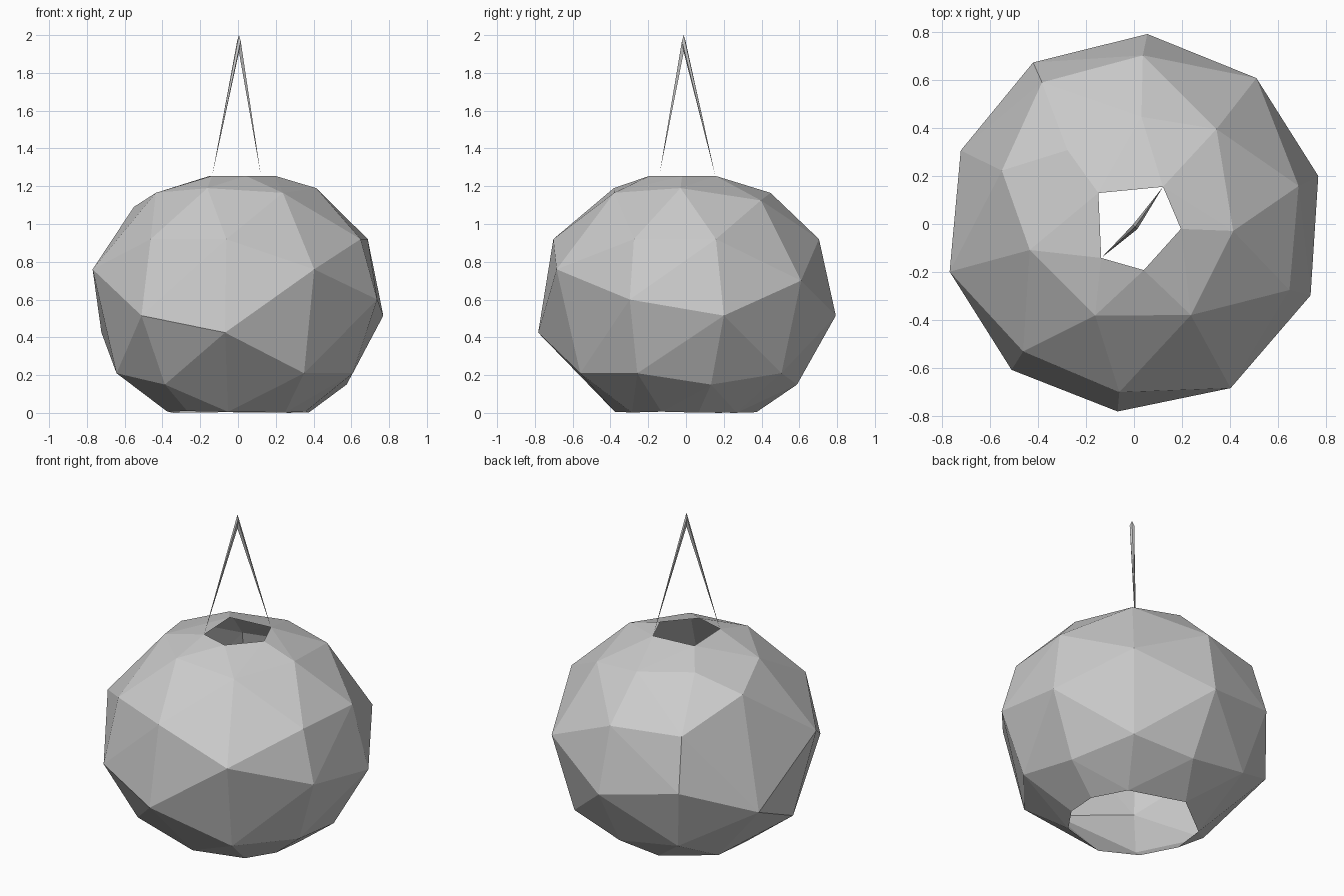
import bpy
import bmesh
from math import cos, sin, radians
from mathutils import Vector

default_cube = bpy.data.objects.get("Cube")
if default_cube:
    bpy.data.objects.remove(default_cube, do_unlink=True)

# One plain grey for everything
grey = bpy.data.materials.new("plain grey")
grey.use_nodes = True
colour = (0.6, 0.6, 0.6, 1)
grey.diffuse_color = colour
grey.node_tree.nodes["Principled BSDF"].inputs["Base Color"].default_value = colour

# Ball outline: height, radius
PROFILE = [(0.01, 0.38), (0.15, 0.59), (0.21, 0.66), (0.42, 0.785), (0.51, 0.795),
           (0.76, 0.795), (0.92, 0.705), (1.09, 0.595), (1.16, 0.455),
           (1.19, 0.415), (1.255, 0.197)]
RIM_LOW, RIM_HIGH = PROFILE[0][0], PROFILE[-1][0]


def radius_at(height):
    """Radius of the ball outline at a height."""
    for (z0, r0), (z1, r1) in zip(PROFILE, PROFILE[1:]):
        if height <= z1:
            return r0 + (r1 - r0) * (height - z0) / (z1 - z0)
    return PROFILE[-1][1]


def on_ball(angle, height):
    """Point on the ball at an angle in degrees and a height."""
    a, r = radians(angle), radius_at(height)
    return Vector((r * cos(a), r * sin(a), height))


def hull_object(name, points, open_heights=()):
    """Faceted hull of the points, left open at the given heights."""
    bm = bmesh.new()
    for point in points:
        bm.verts.new(point)
    bmesh.ops.convex_hull(bm, input=bm.verts[:])
    caps = [f for f in bm.faces
            if any(all(abs(v.co.z - h) < 0.005 for v in f.verts) for h in open_heights)]
    bmesh.ops.delete(bm, geom=caps, context='FACES')
    loose = [v for v in bm.verts if not v.link_faces]
    bmesh.ops.delete(bm, geom=loose, context='VERTS')
    bmesh.ops.recalc_face_normals(bm, faces=bm.faces[:])
    mesh = bpy.data.meshes.new(name)
    bm.to_mesh(mesh)
    bm.free()
    mesh.materials.append(grey)
    obj = bpy.data.objects.new(name, mesh)
    bpy.context.collection.objects.link(obj)
    return obj


# Facet corners grouped by height: height -> angles around the ball
corners = {
    RIM_HIGH: (52, -6, -78, -134, 139),
    1.19: (-4, -113, 132),
    1.165: (-58, -166, 86),
    1.125: (49,),
    1.09: (158,),
    0.92: (13, -23, -95, -131, 123, 87),
    0.76: (-59.5, -165.5),
    0.7: (50,),
    0.6: (-22, 122),
    0.515: (86, 14.6, -130),
    0.425: (-95, 157),
    0.21: (-23, -58, -167, 50, 121),
    0.15: (13, 85, -131),
    RIM_LOW: (10, 45, 101, 154, 189, 225, 262, 311, 340),
}
ball_points = [on_ball(a, h) for h, angles in corners.items() for a in angles]
hull_object("faceted_ball", ball_points, (RIM_LOW, RIM_HIGH))

# Hanging string: two slivers from the rim, widening to the peak
peak = Vector((0.005, -0.012, 2))
across = Vector((1, -1, 0)).normalized() * 0.013
tip = [peak, peak + across - Vector((0, 0, 0.03)),
       peak - across - Vector((0, 0, 0.03)), peak - Vector((0, 0, 0.09))]
for side, angle in (("left", 52), ("right", -134)):
    hull_object("string_" + side, [on_ball(angle, RIM_HIGH)] + tip)

# Close the lower rim edge down to the ground with a short lip
bm = bmesh.new()
ball = bpy.data.objects["faceted_ball"]
bm.from_mesh(ball.data)
for v in bm.verts:
    if v.co.z < RIM_LOW + 0.001:
        v.co.z = 0.005 * (1 + sin(3 * v.co.x / RIM_LOW))
bm.to_mesh(ball.data)
bm.free()
